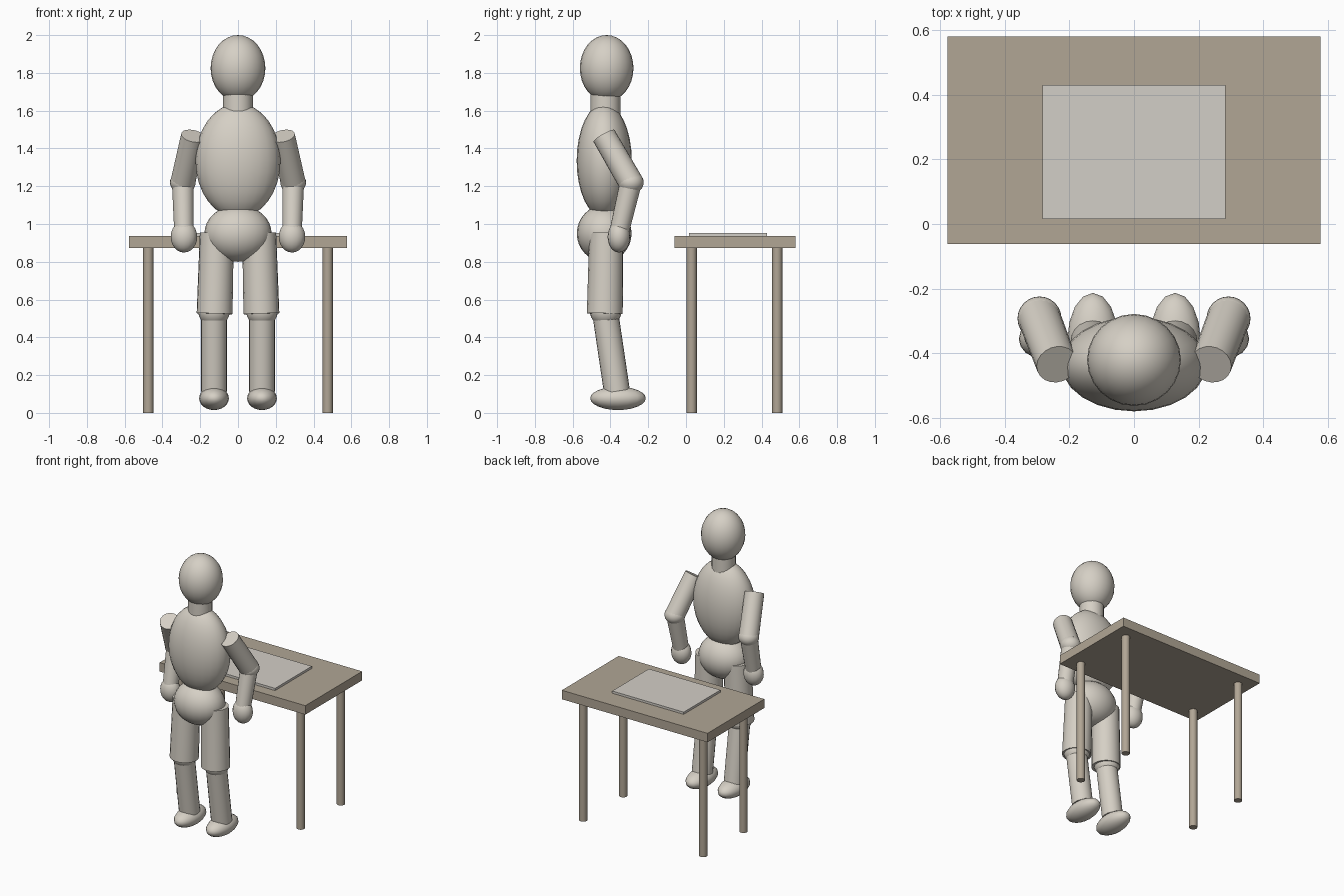
import bpy
import math
from mathutils import Vector

if "Cube" in bpy.data.objects:
    bpy.data.objects.remove(bpy.data.objects["Cube"])


def material(name, colour):
    m = bpy.data.materials.new(name)
    m.diffuse_color = (*colour, 1)
    m.use_nodes = True
    m.node_tree.nodes["Principled BSDF"].inputs["Base Color"].default_value = m.diffuse_color
    return m


CLAY = material("warm_light_grey", (0.67, 0.63, 0.56))
WOOD = material("greyed_wood", (0.44, 0.38, 0.30))
PAPER = material("pale_paper", (0.65, 0.62, 0.57))


def finish(name, mat, smooth=True):
    ob = bpy.context.object
    ob.name = name
    ob.data.materials.append(mat)
    if smooth:
        bpy.ops.object.shade_smooth_by_angle(angle=math.radians(40))
    return ob


def ellipsoid(name, centre, radii, segments=24, rings=16):
    bpy.ops.mesh.primitive_uv_sphere_add(segments=segments, ring_count=rings, radius=1, location=centre)
    bpy.context.object.scale = radii
    bpy.ops.object.transform_apply(location=False, rotation=False, scale=True)
    return finish(name, CLAY)


def rod(name, start, end, r1, r2, mat=CLAY, sides=20):
    a, b = Vector(start), Vector(end)
    bpy.ops.mesh.primitive_cone_add(vertices=sides, radius1=r1, radius2=r2, depth=(b - a).length,
                                    location=(a + b) / 2)
    bpy.context.object.rotation_euler = (b - a).to_track_quat('Z', 'Y').to_euler()
    return finish(name, mat)


def box(name, low, high, mat):
    a, b = Vector(low), Vector(high)
    bpy.ops.mesh.primitive_cube_add(size=1, location=(a + b) / 2)
    bpy.context.object.scale = b - a
    bpy.ops.object.transform_apply(location=False, rotation=False, scale=True)
    return finish(name, mat, smooth=False)


# Head and trunk
ellipsoid("head", (0, -0.42, 1.825), (0.145, 0.142, 0.175))
rod("neck", (0, -0.426, 1.56), (0, -0.426, 1.70), 0.079, 0.079)
ellipsoid("torso", (0, -0.433, 1.335), (0.225, 0.146, 0.303))
ellipsoid("pelvis", (0, -0.433, 0.95), (0.178, 0.145, 0.15))

# Limbs, the same on both sides
for side, s in (("left", -1), ("right", 1)):
    rod(side + "_thigh", (s * 0.124, -0.43, 0.525), (s * 0.112, -0.422, 0.952), 0.095, 0.09)
    ellipsoid(side + "_knee", (s * 0.127, -0.425, 0.54), (0.084, 0.084, 0.084))
    rod(side + "_shin", (s * 0.127, -0.366, 0.115), (s * 0.127, -0.429, 0.54), 0.069, 0.069)
    ellipsoid(side + "_foot", (s * 0.127, -0.36, 0.077), (0.079, 0.147, 0.062), 16, 12)
    elbow = (s * 0.292, -0.292, 1.22)
    rod(side + "_upper_arm", elbow, (s * 0.238, -0.434, 1.466), 0.066, 0.064)
    ellipsoid(side + "_elbow", elbow, (0.068, 0.068, 0.06))
    rod(side + "_forearm", (s * 0.286, -0.358, 0.94), elbow, 0.051, 0.058)
    ellipsoid(side + "_hand", (s * 0.286, -0.355, 0.932), (0.07, 0.06, 0.083), 16, 12)

# Table with a sheet on it
box("table_top", (-0.576, -0.062, 0.873), (0.576, 0.58, 0.937), WOOD)
box("paper_sheet", (-0.283, 0.015, 0.937), (0.283, 0.43, 0.953), PAPER)
for x in (-0.475, 0.475):
    for y in (0.03, 0.483):
        rod("table_leg", (x, y, 0), (x, y, 0.875), 0.027, 0.027, WOOD, 16)
